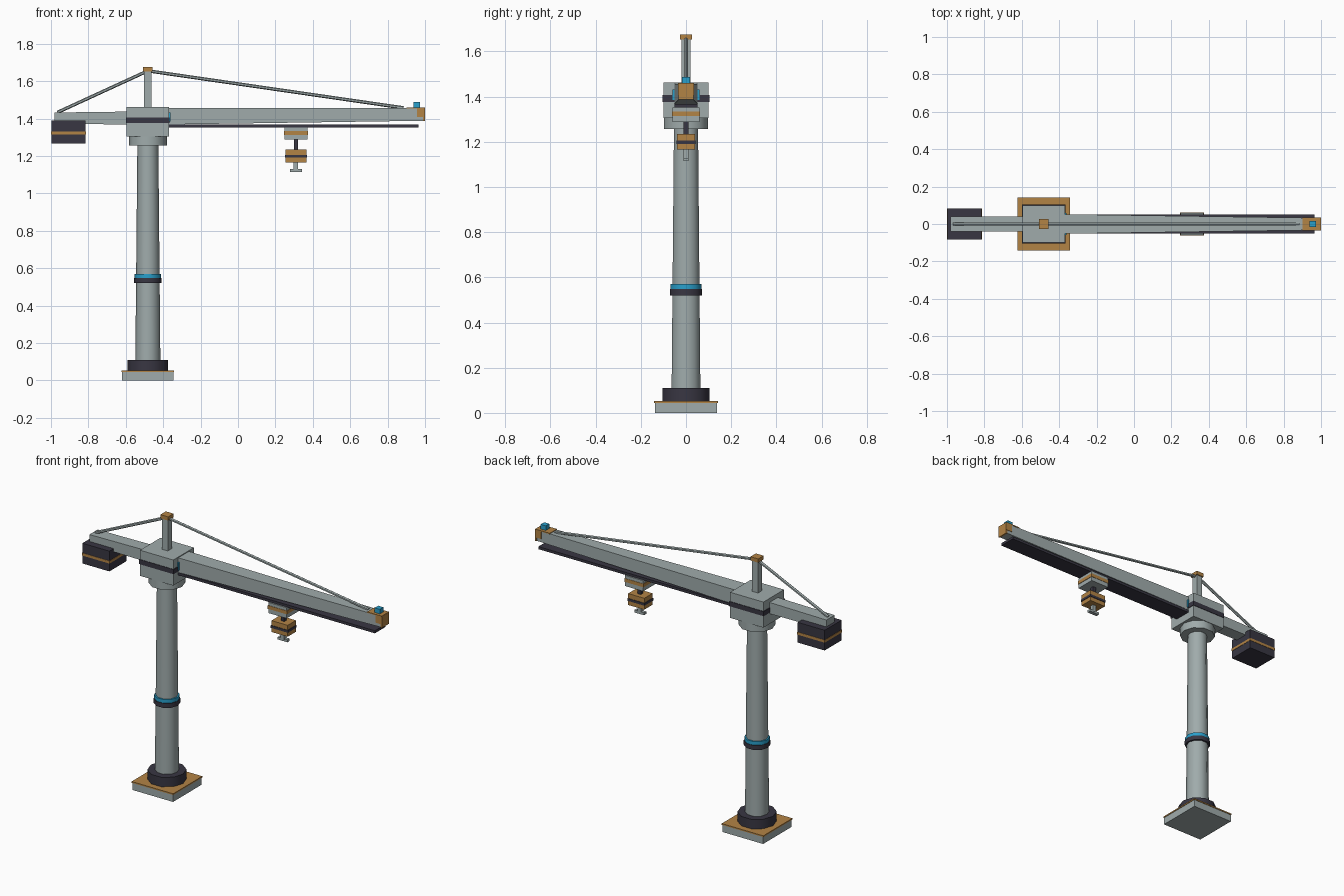
import bpy, bmesh, math
from mathutils import Vector

if "Cube" in bpy.data.objects:
    bpy.data.objects.remove(bpy.data.objects["Cube"])


def material(name, rgb):
    m = bpy.data.materials.new(name)
    m.diffuse_color = (*rgb, 1)
    m.use_nodes = True
    m.node_tree.nodes["Principled BSDF"].inputs["Base Color"].default_value = m.diffuse_color
    return m


GREY = material("grey_paint", (0.35, 0.41, 0.41))
DARK = material("dark_steel", (0.040, 0.037, 0.055))
ORANGE = material("orange_paint", (0.45, 0.23, 0.06))
CYAN = material("cyan_light", (0.022, 0.35, 0.60))
MX = -0.482   # mast axis
HX = 0.31     # hoist axis


def finish(name, bm, mat):
    bmesh.ops.recalc_face_normals(bm, faces=bm.faces[:])
    me = bpy.data.meshes.new(name)
    bm.to_mesh(me)
    bm.free()
    me.materials.append(mat)
    ob = bpy.data.objects.new(name, me)
    bpy.context.collection.objects.link(ob)
    return ob


def loft(name, mat, a, b):
    """Box between two x sections, each (x, half_y, z_low, z_high)."""
    bm = bmesh.new()
    rings = [[bm.verts.new((x, y, z)) for y, z in ((-h, lo), (h, lo), (h, hi), (-h, hi))]
             for x, h, lo, hi in (a, b)]
    for r in rings:
        bm.faces.new(r)
    for i in range(4):
        j = (i + 1) % 4
        bm.faces.new((rings[0][i], rings[0][j], rings[1][j], rings[1][i]))
    return finish(name, bm, mat)


def box(name, mat, x0, x1, half_y, z0, z1):
    return loft(name, mat, (x0, half_y, z0, z1), (x1, half_y, z0, z1))


def drum(name, mat, r0, r1, z0, z1, sides=10):
    bm = bmesh.new()
    bmesh.ops.create_cone(bm, cap_ends=True, segments=sides, radius1=r0, radius2=r1, depth=z1 - z0)
    # put a corner on the x axis
    for v in bm.verts:
        a = math.atan2(v.co.y, v.co.x) - math.pi / 2
        r = v.co.xy.length
        v.co = (MX + r * math.cos(a), r * math.sin(a), v.co.z + (z0 + z1) / 2)
    ob = finish(name, bm, mat)
    bpy.ops.object.select_all(action='DESELECT')
    bpy.context.view_layer.objects.active = ob
    ob.select_set(True)
    bpy.ops.object.shade_smooth_by_angle(angle=math.radians(40))
    return ob


def stay(name, p, q, r=0.009):
    p, q = Vector(p), Vector(q)
    bm = bmesh.new()
    bmesh.ops.create_cone(bm, cap_ends=True, segments=6, radius1=r, radius2=r, depth=(q - p).length)
    rot = (q - p).to_track_quat('Z', 'Y')
    for v in bm.verts:
        v.co = rot @ v.co + (p + q) / 2
    return finish(name, bm, GREY)


# Foundation and mast
box("base_block", GREY, MX - 0.138, MX + 0.138, 0.138, 0, 0.044)
box("base_plate", ORANGE, MX - 0.141, MX + 0.141, 0.141, 0.044, 0.052)
drum("mast_foot", DARK, 0.109, 0.109, 0.052, 0.11)
drum("mast", GREY, 0.067, 0.056, 0.10, 1.27)
drum("mast_band", DARK, 0.074, 0.074, 0.52, 0.548)
drum("mast_light_ring", CYAN, 0.071, 0.071, 0.548, 0.57)
drum("mast_collar", GREY, 0.102, 0.102, 1.256, 1.31)

# Slewing head
box("head", GREY, MX - 0.113, MX + 0.113, 0.10, 1.305, 1.462)
box("head_band", DARK, MX - 0.117, MX + 0.117, 0.103, 1.377, 1.406)
box("head_light", CYAN, MX + 0.11, MX + 0.121, 0.06, 1.385, 1.432)

# Main boom with underslung rail
loft("boom", GREY, (MX + 0.11, 0.052, 1.368, 1.457), (0.99, 0.032, 1.388, 1.455))
box("trolley_rail", DARK, MX + 0.11, 0.965, 0.052, 1.351, 1.367)
box("boom_tip", ORANGE, 0.958, 0.998, 0.035, 1.408, 1.457)
box("boom_end_plate", ORANGE, 0.99, 1.0, 0.034, 1.386, 1.457)
box("boom_tip_plate", ORANGE, 0.90, 0.999, 0.035, 1.453, 1.459)
box("tip_light", CYAN, 0.939, 0.974, 0.017, 1.457, 1.487)

# Counter boom and weight
loft("counter_boom", GREY, (-0.98, 0.04, 1.372, 1.432), (MX - 0.11, 0.04, 1.368, 1.437))
box("counterweight", DARK, -0.998, -0.815, 0.082, 1.266, 1.39)
box("counterweight_stripe", ORANGE, -1.0, -0.813, 0.084, 1.315, 1.331)

# Post and stays
box("post", GREY, MX - 0.02, MX + 0.02, 0.02, 1.45, 1.652)
box("post_cap", ORANGE, MX - 0.026, MX + 0.026, 0.026, 1.652, 1.675)
stay("rear_stay", (MX, 0, 1.655), (-0.965, 0, 1.433))
stay("front_stay", (MX, 0, 1.655), (0.885, 0, 1.457))

# Trolley and hoist
box("trolley", GREY, HX - 0.062, HX + 0.062, 0.06, 1.287, 1.352)
box("trolley_stripe", ORANGE, HX - 0.065, HX + 0.065, 0.062, 1.313, 1.334)
box("hoist_cable", DARK, HX - 0.011, HX + 0.011, 0.011, 1.23, 1.29)
box("hook_block", ORANGE, HX - 0.055, HX + 0.055, 0.04, 1.165, 1.235)
box("hook_block_stripe", DARK, HX - 0.058, HX + 0.058, 0.043, 1.191, 1.206)
box("hook_shank", GREY, HX - 0.012, HX + 0.012, 0.012, 1.122, 1.168)
box("hook_bar", GREY, HX - 0.033, HX + 0.033, 0.011, 1.114, 1.129)
